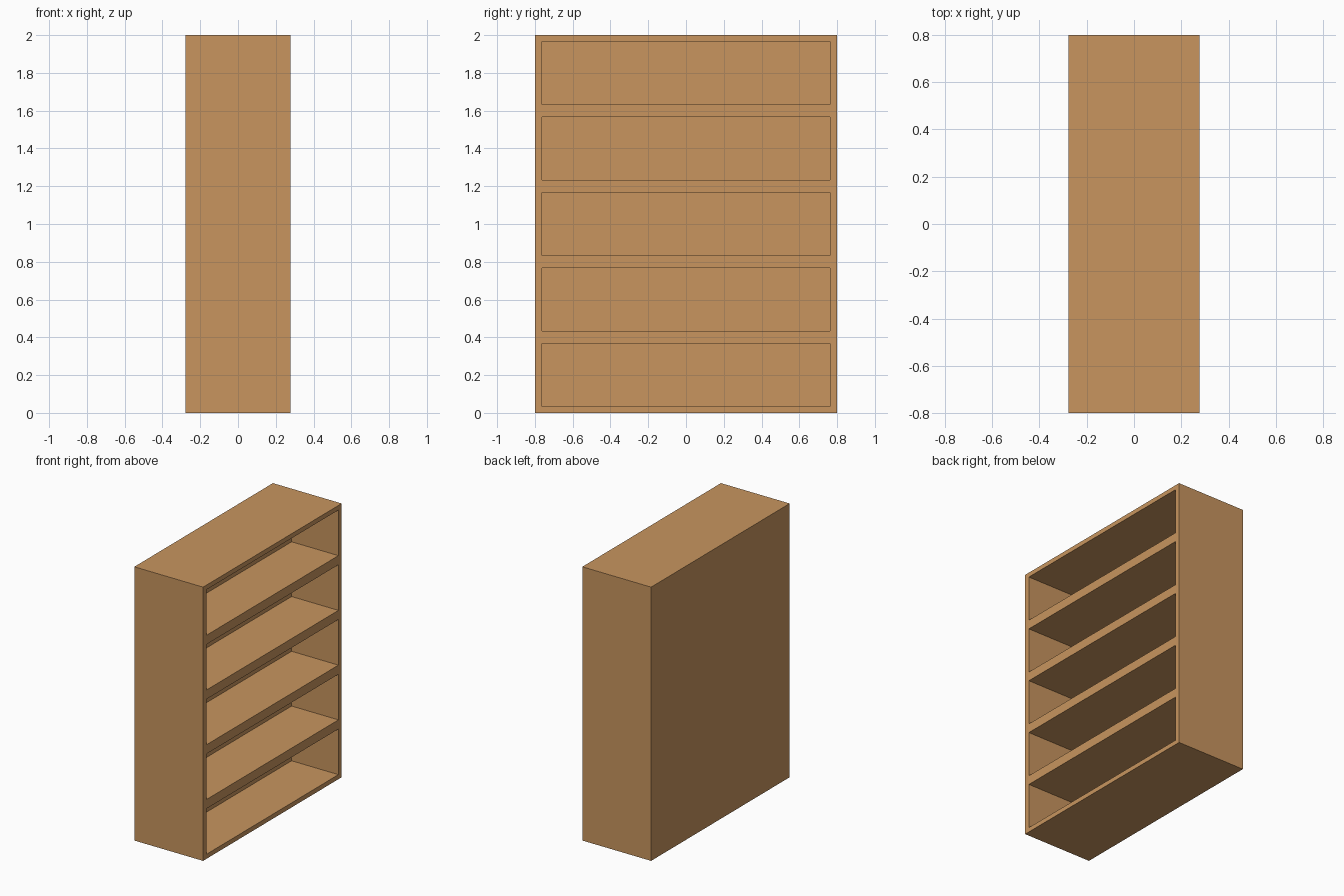
import bpy
import bmesh

if "Cube" in bpy.data.objects:
    bpy.data.objects.remove(bpy.data.objects["Cube"])

HALF_DEPTH = 0.278      # x, open side faces +x
HALF_WIDTH = 0.8        # y
ROWS, PITCH = 5, 0.4    # stacked compartments
WALL = 0.0335           # half of a shelf, top and bottom boards
SIDE = 0.038            # side boards
RECESS = 0.378          # depth of each compartment

wood = bpy.data.materials.new("warm wood")
wood.diffuse_color = (0.578, 0.301, 0.114, 1.0)
wood.use_nodes = True
wood.node_tree.nodes["Principled BSDF"].inputs["Base Color"].default_value = wood.diffuse_color

ys = [-HALF_WIDTH, -HALF_WIDTH + SIDE, HALF_WIDTH - SIDE, HALF_WIDTH]
zs = [0.0]
for r in range(ROWS):
    zs += [r * PITCH + WALL, (r + 1) * PITCH - WALL]
zs.append(ROWS * PITCH)

bm = bmesh.new()


def quad(*points):
    return bm.faces.new([bm.verts.new(p) for p in points])


# Front frame with a recessed box in every compartment
front, inner = HALF_DEPTH, HALF_DEPTH - RECESS
for i in range(len(ys) - 1):
    for j in range(len(zs) - 1):
        rim = [(ys[i], zs[j]), (ys[i + 1], zs[j]),
               (ys[i + 1], zs[j + 1]), (ys[i], zs[j + 1])]
        opening = i == 1 and j % 2 == 1
        x = inner if opening else front
        quad(*[(x, y, z) for y, z in rim])
        if opening:
            for (y0, z0), (y1, z1) in zip(rim, rim[1:] + rim[:1]):
                quad((front, y0, z0), (front, y1, z1),
                     (inner, y1, z1), (inner, y0, z0))
bmesh.ops.remove_doubles(bm, verts=bm.verts[:], dist=1e-5)

# Outer sides, top, bottom and closed back
border = [e for e in bm.edges if e.is_boundary]
ext = bmesh.ops.extrude_edge_only(bm, edges=border)["geom"]
bmesh.ops.translate(bm, vec=(-2 * HALF_DEPTH, 0, 0),
                    verts=[g for g in ext if isinstance(g, bmesh.types.BMVert)])
bmesh.ops.holes_fill(bm, edges=[e for e in bm.edges if e.is_boundary], sides=0)
bmesh.ops.recalc_face_normals(bm, faces=bm.faces[:])

mesh = bpy.data.meshes.new("bookcase")
bm.to_mesh(mesh)
bm.free()
mesh.materials.append(wood)
bookcase = bpy.data.objects.new("bookcase", mesh)
bpy.context.collection.objects.link(bookcase)
